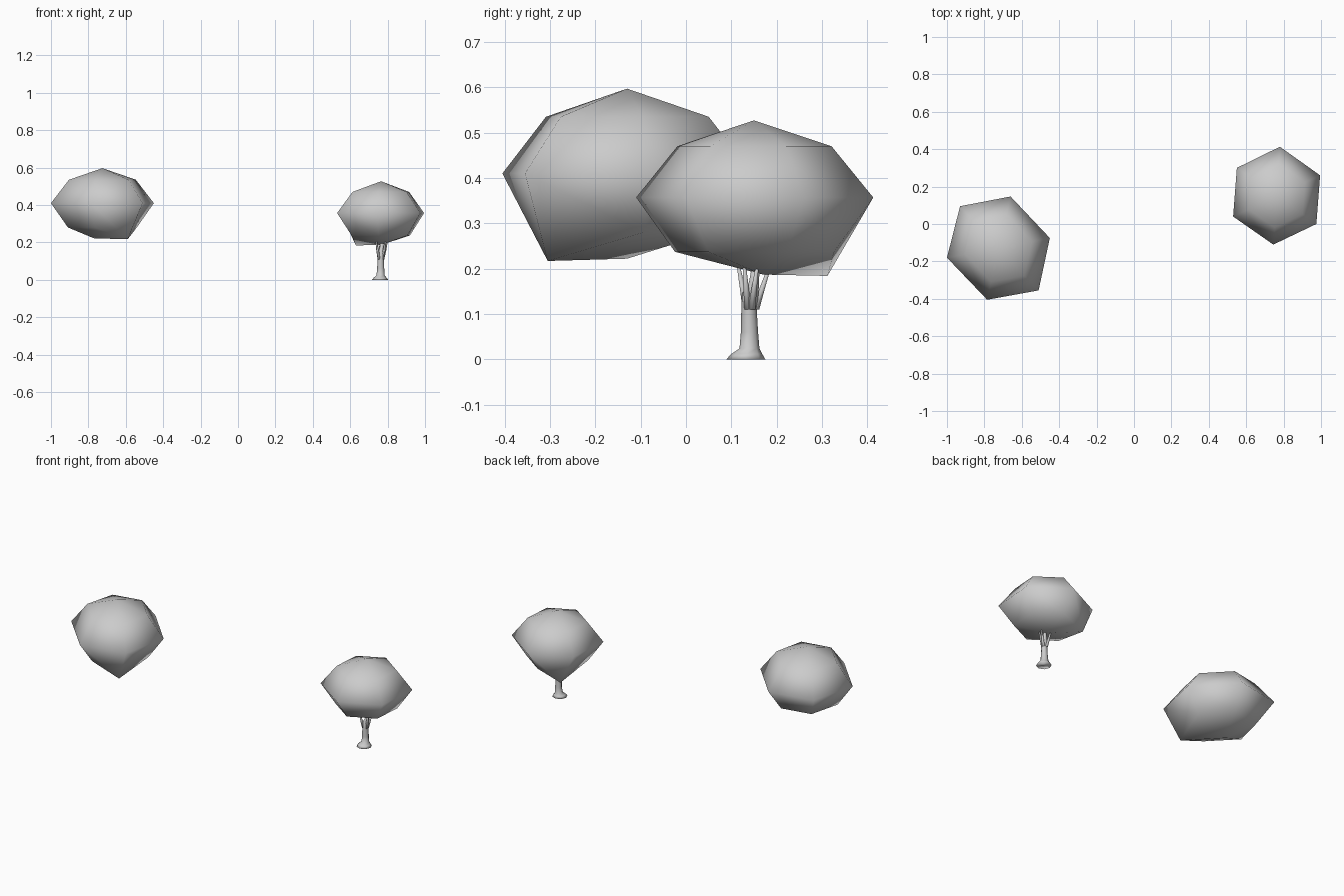
import bpy, bmesh
from math import cos, sin, pi
from mathutils import Vector

if "Cube" in bpy.data.objects:
    bpy.data.objects.remove(bpy.data.objects["Cube"])


def finish(name, bm, flip=False):
    bmesh.ops.recalc_face_normals(bm, faces=bm.faces[:])
    if flip:
        bmesh.ops.reverse_faces(bm, faces=bm.faces[:])
    for f in bm.faces:
        f.smooth = True
    me = bpy.data.meshes.new(name)
    bm.to_mesh(me)
    bm.free()
    ob = bpy.data.objects.new(name, me)
    bpy.context.collection.objects.link(ob)
    return ob


def bridge(bm, a, b):
    n = len(a)
    for i in range(n):
        j = (i + 1) % n
        bm.faces.new((a[i], a[j], b[j], b[i]))


def canopy(name, centre, outline, heights, sag_index, sag, foot, flat=1.0, tall=1.0, flip=False):
    """Six-sided faceted crown: tip, upper ring, equator, lower ring, foot."""
    c = Vector(centre)
    top, upper, lower, bottom = heights
    bm = bmesh.new()

    def vert(x, y, z):
        return bm.verts.new((c.x + x * flat, c.y + y * flat, c.z + (z - c.z) * tall))

    low = [(x * .67, y * .67, lower) for x, y in outline]
    low[sag_index] = sag
    rings = [[vert(x * .65, y * .65, upper) for x, y in outline],
             [vert(x, y, c.z) for x, y in outline],
             [vert(*p) for p in low]]
    tip, base = vert(0, 0, top), vert(foot[0], foot[1], bottom)
    bridge(bm, rings[0], rings[1])
    bridge(bm, rings[1], rings[2])
    for i in range(6):
        j = (i + 1) % 6
        bm.faces.new((tip, rings[0][i], rings[0][j]))
        bm.faces.new((base, rings[2][j], rings[2][i]))
    return finish(name, bm, flip)


def limb(name, path, sides=8):
    """Tapered tube through (x, y, z, radius) points."""
    bm = bmesh.new()
    rings = []
    for x, y, z, r in path:
        rings.append([bm.verts.new((x + r * cos(2 * pi * k / sides),
                                    y + r * sin(2 * pi * k / sides), z)) for k in range(sides)])
    for a, b in zip(rings, rings[1:]):
        bridge(bm, a, b)
    bm.faces.new(rings[0])
    bm.faces.new(rings[-1])
    return finish(name, bm)


# Crowns: solid inner leaves plus an inward-facing outline shell
left = dict(centre=(-.725, -.13, .41),
            outline=[(.275, .055), (.065, .277), (-.205, .225),
                     (-.275, -.05), (-.06, -.275), (.215, -.225)],
            heights=(.597, .535, .28, .222), sag_index=5,
            sag=(.135, -.175, .217), foot=(-.045, 0))
right = dict(centre=(.765, .15, .357),
             outline=[(.23, .11), (.015, .263), (-.215, .15),
                      (-.235, -.11), (-.02, -.26), (.21, -.15)],
             heights=(.527, .47, .237, .187), sag_index=2,
             sag=(-.135, .162, .184), foot=(0, .02))
for side, spec in (("left", left), ("right", right)):
    canopy(side + "_crown", **spec, flat=.83, tall=.96)
    canopy(side + "_crown_shell", **spec, flip=True)

# Trunk with flared root
limb("trunk", [(.76, .132, 0, .043), (.76, .134, .012, .034), (.762, .14, .024, .022),
               (.763, .14, .06, .019), (.763, .139, .11, .017), (.765, .142, .145, .018),
               (.768, .15, .17, .011), (.77, .155, .215, .008)])

# Branches reaching into the crown
tips = [(.738, .115, .21), (.79, .128, .215), (.797, .157, .205), (.75, .186, .21)]
for i, (x, y, z) in enumerate(tips):
    limb(f"branch_{i + 1}", [(.763 + (x - .763) * .3, .14 + (y - .14) * .3, .11, .009),
                             (.763 + (x - .763) * .65, .14 + (y - .14) * .6, .155, .007),
                             (x, y, z, .004)], 6)
